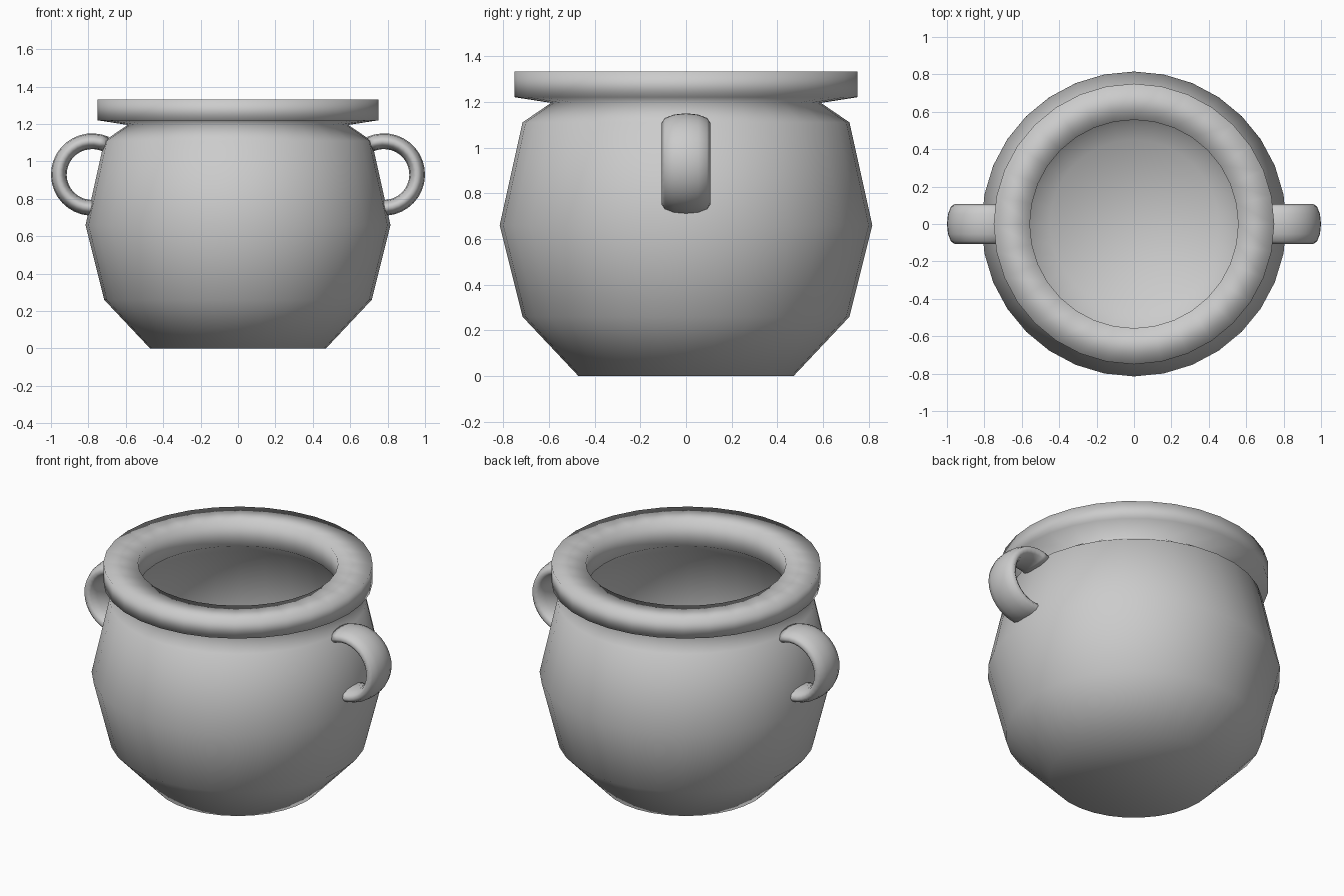
import bpy, bmesh
from math import sin, cos, pi, radians

if "Cube" in bpy.data.objects:
    bpy.data.objects.remove(bpy.data.objects["Cube"])


def finish(bm, name):
    bmesh.ops.recalc_face_normals(bm, faces=bm.faces)
    mesh = bpy.data.meshes.new(name)
    bm.to_mesh(mesh)
    bm.free()
    mesh.shade_smooth()
    obj = bpy.data.objects.new(name, mesh)
    bpy.context.collection.objects.link(obj)
    return obj


def bridge(bm, a, b):
    n = len(a)
    for i in range(n):
        j = (i + 1) % n
        bm.faces.new((a[i], a[j], b[j], b[i]))


def lathe(name, profile, sides=32, closed=False):
    """Turn a (radius, height) profile; open profiles get capped ends."""
    bm = bmesh.new()
    rings = [[bm.verts.new((r * cos(2 * pi * i / sides), r * sin(2 * pi * i / sides), z))
              for i in range(sides)] for r, z in profile]
    for a, b in zip(rings, rings[1:]):
        bridge(bm, a, b)
    if closed:
        bridge(bm, rings[-1], rings[0])
    else:
        bm.faces.new(rings[0])
        bm.faces.new(rings[-1])
    return finish(bm, name)


def handle(name, side, steps=20, sides=12):
    """Flattened ring arc whose ends sink into the pot wall."""
    bm = bmesh.new()
    rings = []
    for s in range(steps + 1):
        a = radians(-96 + 210 * s / steps)
        ring = []
        for k in range(sides):
            t = 2 * pi * k / sides
            r = 0.178 + 0.042 * cos(t)
            ring.append(bm.verts.new((side * (0.78 + r * cos(a)), 0.107 * sin(t), 0.93 + r * sin(a))))
        rings.append(ring)
    for a, b in zip(rings, rings[1:]):
        bridge(bm, a, b)
    bm.faces.new(rings[0])
    bm.faces.new(rings[-1])
    return finish(bm, name)


# Hollow pot with overhanging rim: outside up, over the rim, down the inside
lathe("pot_body", [
    (0.47, 0), (0.715, 0.26), (0.815, 0.66), (0.715, 1.11), (0.59, 1.195),
    (0.75, 1.22), (0.75, 1.332), (0.557, 1.332),
    (0.557, 1.18), (0.675, 1.09), (0.77, 0.66), (0.68, 0.28), (0.45, 0.04)])

# Side handles
handle("handle_right", 1)
handle("handle_left", -1)
